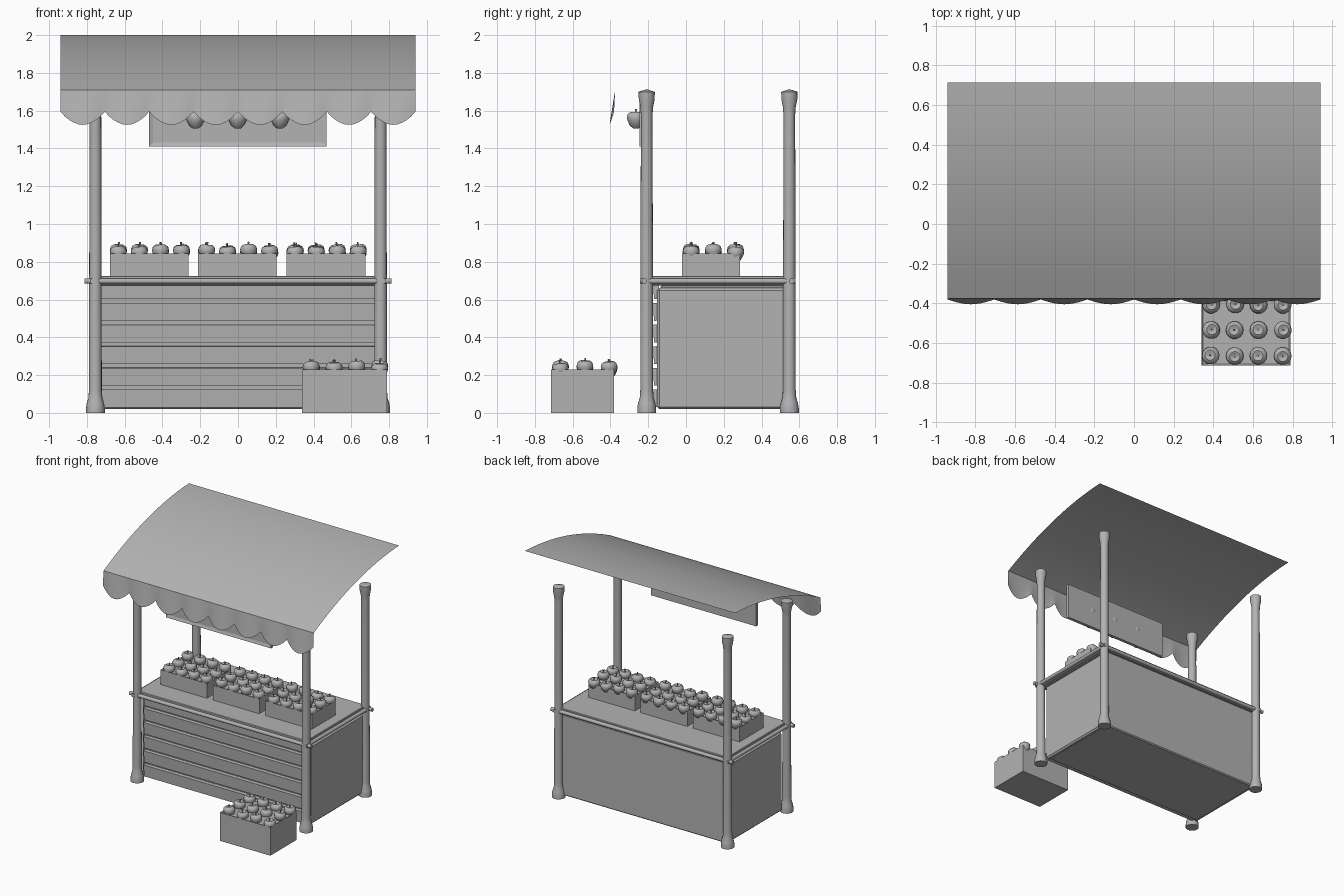
import bpy, bmesh, math, random
from mathutils import Matrix, Vector

random.seed(4)
cube = bpy.data.objects.get("Cube")
if cube:
    bpy.data.objects.remove(cube, do_unlink=True)

grey = bpy.data.materials.new("plain grey")
grey.use_nodes = True
GREY = (0.45, 0.45, 0.45, 1)
grey.diffuse_color = GREY
grey.node_tree.nodes["Principled BSDF"].inputs["Base Color"].default_value = GREY


def finish(name, bm, smooth=None):
    mesh = bpy.data.meshes.new(name)
    bm.to_mesh(mesh)
    bm.free()
    mesh.materials.append(grey)
    obj = bpy.data.objects.new(name, mesh)
    bpy.context.collection.objects.link(obj)
    if smooth:
        bpy.ops.object.select_all(action="DESELECT")
        obj.select_set(True)
        bpy.context.view_layer.objects.active = obj
        bpy.ops.object.shade_smooth_by_angle(angle=math.radians(smooth))
    return obj


def add_box(bm, lo, hi, tilt=0):
    lo, hi = Vector(lo), Vector(hi)
    mat = (Matrix.Translation((lo + hi) / 2) @ Matrix.Rotation(tilt, 4, "X")
           @ Matrix.Diagonal((*(hi - lo), 1)))
    return bmesh.ops.create_cube(bm, size=1, matrix=mat)["verts"]


def box(name, lo, hi, bevel=0):
    bm = bmesh.new()
    add_box(bm, lo, hi)
    if bevel:
        bmesh.ops.bevel(bm, geom=bm.edges[:], offset=bevel, segments=1, affect="EDGES")
    return finish(name, bm)


def lathe(bm, profile, at, sides, scale=1.0, tilt=(0, 0)):
    """Spin (radius, height) points round a vertical axis."""
    mat = (Matrix.Translation(at) @ Matrix.Rotation(tilt[0], 4, "X")
           @ Matrix.Rotation(tilt[1], 4, "Y") @ Matrix.Scale(scale, 4))
    rings = []
    for r, z in profile:
        count = sides if r else 1
        rings.append([bm.verts.new(mat @ Vector((r * math.cos(a), r * math.sin(a), z)))
                      for a in (math.tau * i / sides for i in range(count))])
    for low, high in zip(rings, rings[1:]):
        for i in range(sides):
            j = (i + 1) % sides
            quad = [low[i % len(low)], low[j % len(low)],
                    high[j % len(high)], high[i % len(high)]]
            bm.faces.new(list(dict.fromkeys(quad)))


APPLE = [(0, -.036), (.014, -.042), (.030, -.028), (.042, -.004), (.045, .012),
         (.040, .028), (.026, .038), (.012, .034), (0, .024)]
STEM = [(0, .02), (.003, .02), (.005, .052), (0, .052)]


def add_apple(bm, at, scale=1.0, tilt=(0, 0)):
    lathe(bm, APPLE, at, 14, scale, tilt)
    lathe(bm, STEM, at, 6, scale, tilt)


def filled_crate(name, x0, x1, y0, y1, z0, z1):
    # Shallow rim with a filled top
    bm = bmesh.new()
    add_box(bm, (x0, y0, z0), (x1, y1, z1))
    bm.normal_update()
    top = [f for f in bm.faces if f.normal.z > .9]
    bmesh.ops.inset_region(bm, faces=top, thickness=.012)
    bmesh.ops.translate(bm, verts=top[0].verts[:], vec=(0, 0, -.012))
    finish(name, bm)
    # Fruit in a four by three grid
    bm = bmesh.new()
    dx, dy = (x1 - x0) * .268, (y1 - y0) * .385
    for i in range(4):
        for j in range(3):
            at = ((x0 + x1) / 2 + .004 + (i - 1.5) * dx,
                  (y0 + y1) / 2 + .012 + (j - 1) * dy,
                  z1 + .005 + random.uniform(-.012, .004))
            add_apple(bm, at, 1, (random.uniform(-.12, .12), random.uniform(-.12, .12)))
    finish(name + "_apples", bm, 50)


FRONT, BACK, SIDE = -.208, .547, .755

# Four turned posts
POST = [(0, 0), (.050, 0), (.050, .025), (.046, .05), (.037, .08), (.034, .12),
        (.031, 1.58), (.034, 1.62), (.042, 1.66), (.043, 1.70), (0, 1.714)]
for depth, y in (("front", FRONT), ("back", BACK)):
    for side, x in (("left", SIDE), ("right", -SIDE)):
        bm = bmesh.new()
        lathe(bm, POST, (x, y, 0), 16)
        finish(f"{depth}_{side}_post", bm, 35)

# Counter body, side panels and top
box("counter_body", (-.735, -.135, .02), (.735, .545, .675), .008)
for side, x in (("left", .738), ("right", -.738)):
    box(f"{side}_side_panel", (x - .015, -.153, .02), (x + .015, .54, .66), .012)
box("counter_top", (-.76, FRONT, .675), (.76, .555, .725), .004)

# Lapped slats on the counter front
bm = bmesh.new()
for i in range(6):
    z = .03 + i * .1145
    add_box(bm, (-.722, -.172, z), (.722, -.142, z + .094), .06)
finish("front_slats", bm)

# Rails around the counter top, crossing at the posts
bm = bmesh.new()
ROD = [(0, -1), (.015, -1), (.015, 1), (0, 1)]
for y in (FRONT - .012, BACK + .012):
    start = len(bm.verts)
    lathe(bm, ROD, (0, 0, 0), 10)
    bm.verts.ensure_lookup_table()
    for v in bm.verts[start:]:
        v.co = Vector((v.co.z * .812, v.co.x + y, v.co.y + .698))
for x in (-SIDE - .015, SIDE + .015):
    start = len(bm.verts)
    lathe(bm, ROD, (0, 0, 0), 10)
    bm.verts.ensure_lookup_table()
    for v in bm.verts[start:]:
        v.co = Vector((v.co.x + x, v.co.z * .412 + .168, v.co.y + .698))
bmesh.ops.recalc_face_normals(bm, faces=bm.faces[:])
finish("counter_rails", bm, 40)

# Crates of fruit
for label, x in (("right", -.47), ("middle", -.003), ("left", .466)):
    filled_crate(f"{label}_counter_crate", x - .208, x + .208, -.02, .285, .725, .845)
filled_crate("floor_crate", .34, .79, -.715, -.38, 0, .23)

# Hanging sign with a recessed face and three apples
bm = bmesh.new()
add_box(bm, (-.472, -.247, 1.41), (.468, -.222, 1.70))
bm.normal_update()
face = [f for f in bm.faces if f.normal.y < -.9]
bmesh.ops.inset_region(bm, faces=face, thickness=.032)
bmesh.ops.translate(bm, verts=face[0].verts[:], vec=(0, .008, 0))
finish("sign_board", bm)
bm = bmesh.new()
for x in (-.225, -.002, .222):
    add_apple(bm, (x, -.265, 1.552), 1.1)
finish("sign_apples", bm, 50)


def sheet(name, rows, smooth):
    """Skin a grid of points."""
    bm = bmesh.new()
    grid = [[bm.verts.new(p) for p in row] for row in rows]
    for a, b in zip(grid, grid[1:]):
        for i in range(len(a) - 1):
            bm.faces.new((a[i], a[i + 1], b[i + 1], b[i]))
    return finish(name, bm, smooth)


# Curved cloth canopy
EAVE, RIDGE, HALF = -.375, .715, .94
rows = []
for k in range(17):
    t = k / 16
    z = 1.71 + .29 * (1.85 * t - .85 * t * t)
    y = EAVE + (RIDGE - EAVE) * t
    rows.append([(-HALF, y, z), (HALF, y, z)])
sheet("canopy", rows, 40)

# Scalloped valance that bellies out towards the hem
SCALLOPS, STEPS, ROWS = 8, 10, 4
rows = []
for k in range(ROWS + 1):
    t = 1 - k / ROWS
    row = []
    for i in range(SCALLOPS * STEPS + 1):
        arc = math.sin(math.pi * (i % STEPS) / STEPS)
        x = -HALF + 2 * HALF * i / (SCALLOPS * STEPS)
        hem = 1.595 - .07 * arc ** .85
        row.append((x, EAVE - .006 * t - .024 * t * arc, 1.71 + (hem - 1.71) * t))
    rows.append(row)
sheet("valance", rows, 30)
